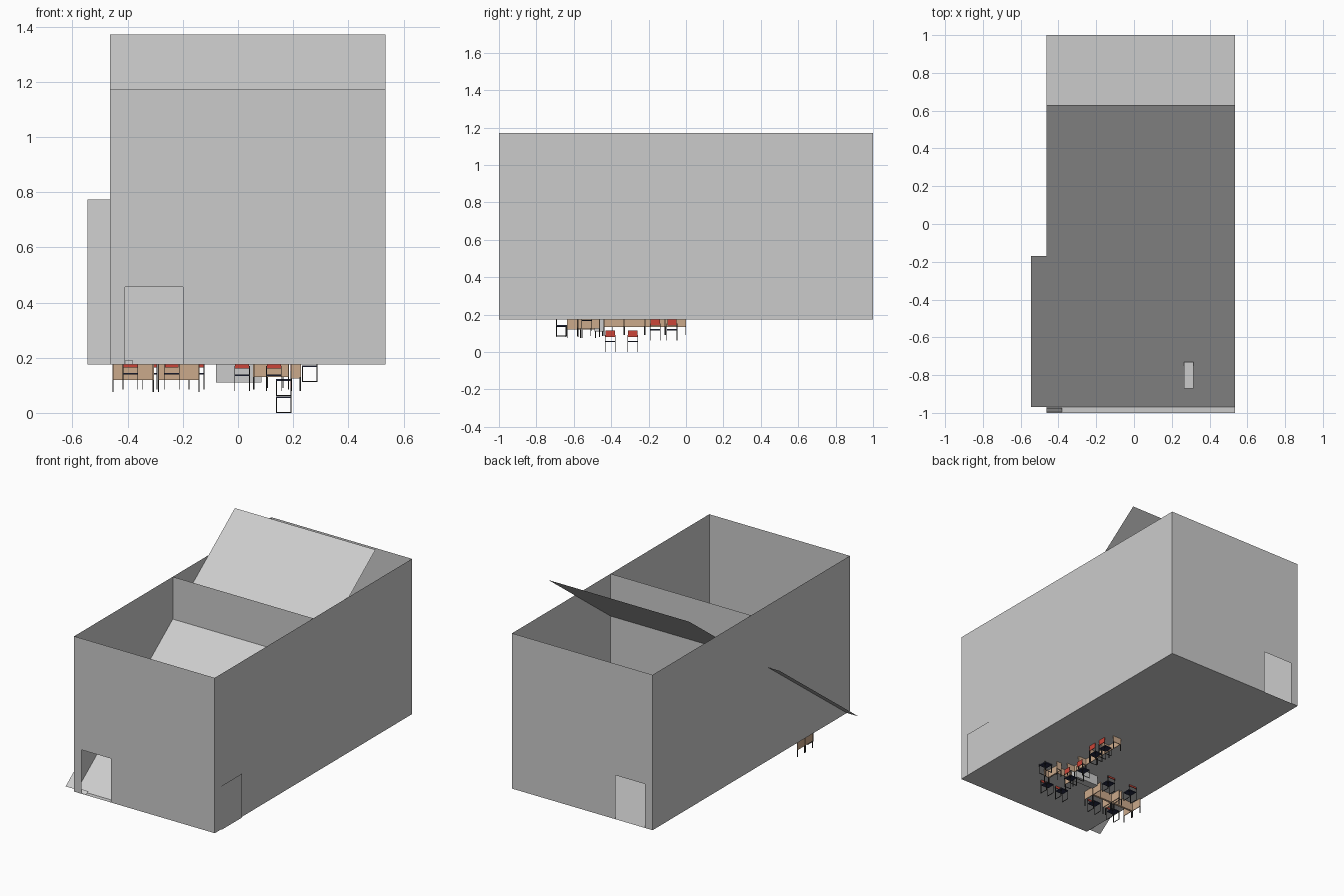
import bpy, bmesh, math
from mathutils import Matrix, Vector

if "Cube" in bpy.data.objects:
    bpy.data.objects.remove(bpy.data.objects["Cube"])


def material(name, rgb):
    m = bpy.data.materials.new(name)
    m.diffuse_color = (*rgb, 1)
    m.use_nodes = True
    m.node_tree.nodes["Principled BSDF"].inputs["Base Color"].default_value = m.diffuse_color
    return m


WOOD = material("wood", (0.60, 0.40, 0.26))
RED = material("red_fabric", (0.60, 0.06, 0.04))
NAVY = material("dark_seat", (0.02, 0.025, 0.06))
BLACK = material("frame_black", (0.03, 0.03, 0.03))

X0, X1, Y0, Y1, Z0, Z1 = -0.463, 0.535, -1.0, 1.0, 0.175, 1.172


def sheet(name, points):
    """One flat polygon without thickness."""
    me = bpy.data.meshes.new(name)
    me.from_pydata(points, [], [list(range(len(points)))])
    ob = bpy.data.objects.new(name, me)
    bpy.context.collection.objects.link(ob)
    return ob


def boxes(name, parts, mats, place=Matrix()):
    """Join boxes given as (min corner, max corner, material index)."""
    bm = bmesh.new()
    for lo, hi, mi in parts:
        lo, hi = Vector(lo), Vector(hi)
        mat = place @ Matrix.Translation((lo + hi) / 2) @ Matrix.Diagonal((*(hi - lo), 1))
        geo = bmesh.ops.create_cube(bm, size=1, matrix=mat)
        for f in {f for v in geo["verts"] for f in v.link_faces}:
            f.material_index = mi
    me = bpy.data.meshes.new(name)
    bm.to_mesh(me)
    bm.free()
    for m in mats:
        me.materials.append(m)
    ob = bpy.data.objects.new(name, me)
    bpy.context.collection.objects.link(ob)
    return ob


def turned(x, y, z, deg):
    return Matrix.Translation((x, y, z)) @ Matrix.Rotation(math.radians(deg), 4, "Z")


# Shell: floor, side walls, dividing wall
sheet("floor", [(X0, Y0, Z0), (X1, Y0, Z0), (X1, Y1, Z0), (X0, Y1, Z0)])
for name, x in (("left_wall", X0), ("right_wall", X1)):
    sheet(name, [(x, Y0, Z0), (x, Y1, Z0), (x, Y1, Z1), (x, Y0, Z1)])
sheet("dividing_wall", [(X0, 0, Z0), (X1, 0, Z0), (X1, 0, Z1), (X0, 0, Z1)])

# End walls with a doorway each
DL, DR, DT = -0.41, -0.20, 0.457
for name, y in (("front_wall", Y0), ("back_wall", Y1)):
    sheet(name, [(X0, y, Z0), (DL, y, Z0), (DL, y, DT), (DR, y, DT),
                 (DR, y, Z0), (X1, y, Z0), (X1, y, Z1), (X0, y, Z1)])

# Side door leaf just outside the right wall
sheet("side_door", [(0.541, -0.94, Z0), (0.541, -0.73, Z0),
                    (0.541, -0.73, DT), (0.541, -0.94, DT)])

# Sloped floor, the lower half wider on the left
sheet("lower_slope", [(-0.545, -0.97, Z0), (X1, -0.97, Z0),
                      (X1, -0.17, 0.773), (-0.545, -0.17, 0.773)])
sheet("upper_slope", [(X0, -0.17, 0.773), (X1, -0.17, 0.773),
                      (X1, 0.63, 1.372), (X0, 0.63, 1.372)])
sheet("entry_ramp", [(X0, -0.995, Z0), (-0.38, -0.995, Z0),
                     (-0.38, -0.975, 0.19), (X0, -0.975, 0.19)])
sheet("small_landing", [(0.265, -0.87, 0.37), (0.315, -0.87, 0.37),
                        (0.315, -0.73, 0.37), (0.265, -0.73, 0.37)])


def chair(x, y, z, deg):
    """Chair facing +y before turning, 0.11 tall."""
    w, d, t = 0.027, 0.028, 0.0015
    p = [((-w, -d + 0.004, 0.054), (w, d, 0.06), 0),
         ((-w + 0.002, -d, 0.08), (w - 0.002, -d + 0.004, 0.114), 1)]
    for s in (-w, w):
        p += [((s - t, -d, 0), (s + t, -d + 2 * t, 0.09), 2),
              ((s - t, d - 2 * t, 0), (s + t, d, 0.056), 2),
              ((s - t, -d, 0), (s + t, d, 2 * t), 2)]
    boxes("chair", p, [NAVY, RED, BLACK], turned(x, y, z, deg))


def desk(x, y, z, deg, w=0.15, d=0.075):
    """Desk with the modesty panel on +y and slim legs."""
    h, q, t = w / 2, d / 2, 0.002
    p = [((-h, -q, 0.106), (h, q, 0.112), 0),
         ((-h, q - 0.004, 0.045), (h, q, 0.106), 0)]
    for s in (-1, 1):
        a, b = sorted((s * h, s * (h - 0.004)))
        p.append(((a, -q, 0.045), (b, q, 0.106), 0))
        for yy in (-q + t, q - t):
            p.append(((s * (h - t) - t, yy - t, 0), (s * (h - t) + t, yy + t, 0.05), 1))
    boxes("desk", p, [WOOD, BLACK], turned(x, y, z, deg))


# Left group: back-to-back desks with four chairs
for x in (-0.38, -0.215):
    desk(x, -0.60, 0.075, 0)
    desk(x, -0.52, 0.075, 180)
for x in (-0.39, -0.24):
    chair(x, -0.665, 0.085, 0)
for x in (-0.32, -0.15):
    chair(x, -0.42, 0.085, 180)

# Front right group
desk(0.12, -0.545, 0.085, 0, 0.13)
desk(0.21, -0.52, 0.08, 90, 0.12, 0.035)
for x in (0.015, 0.13):
    chair(x, -0.668, 0.08, 0)
chair(0.26, -0.53, 0.112, 90)

# Grey counter
boxes("counter", [((-0.08, -0.49, 0.11), (0.085, -0.44, 0.19), 0)], [])

# Row along the right: desks with chairs facing left
for y in (-0.385, -0.275, -0.165, -0.055):
    desk(0.135, y, 0.09, 90, 0.11, 0.06)
for y, z in ((-0.405, 0), (-0.285, 0), (-0.165, 0.062), (-0.075, 0.062)):
    chair(0.166, y, z, 90)
